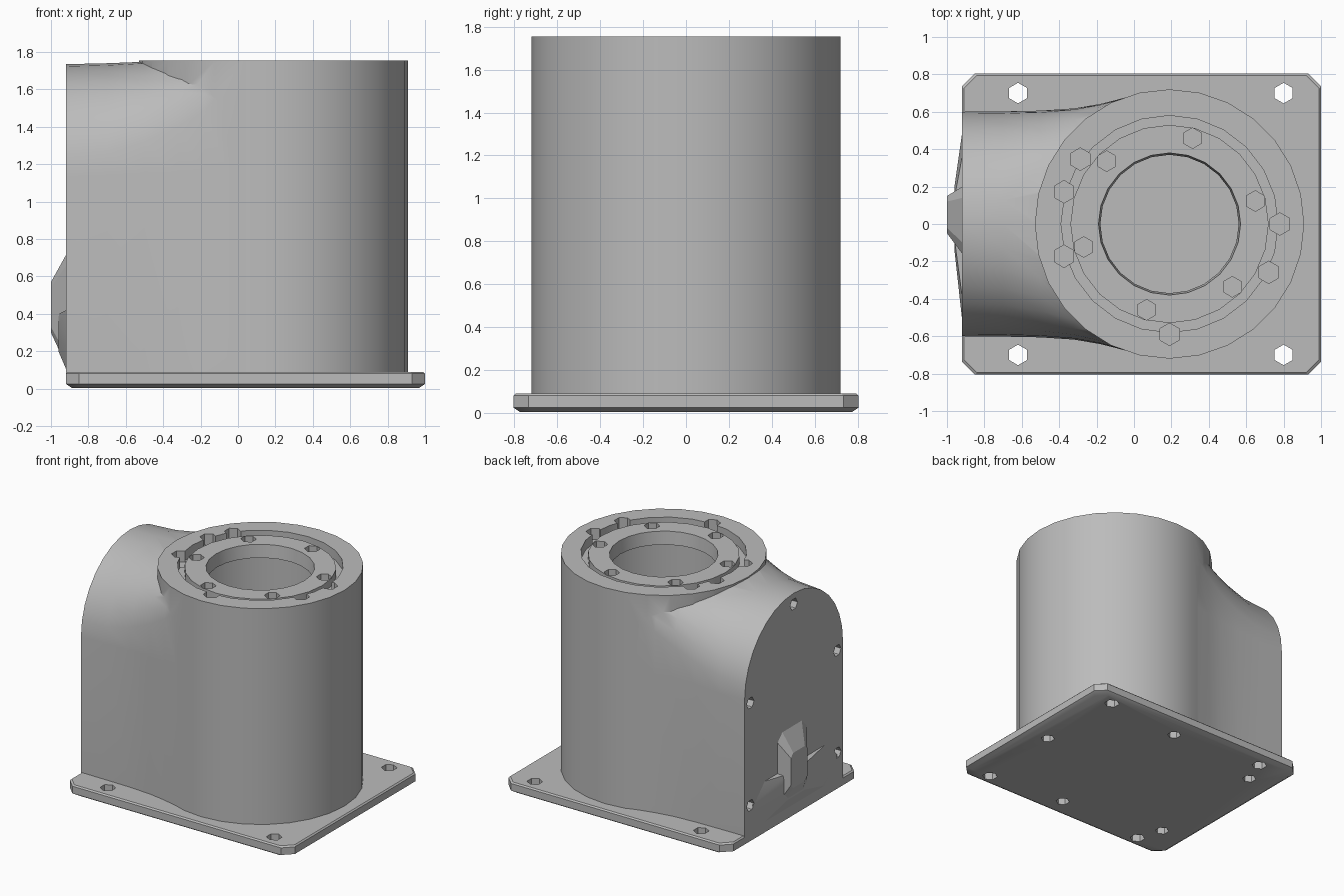
import bpy, bmesh, math
from mathutils import Vector, Matrix

if "Cube" in bpy.data.objects:
    bpy.data.objects.remove(bpy.data.objects["Cube"], do_unlink=True)

grey = bpy.data.materials.new("cast grey")
grey.use_nodes = True
COLOUR = (0.5, 0.5, 0.5, 1)
grey.diffuse_color = COLOUR
grey.node_tree.nodes["Principled BSDF"].inputs["Base Color"].default_value = COLOUR

AXIS = Vector((0.19, 0, 0))   # centre line of the round column
TOP, FLOOR, END = 1.755, 0.09, -0.92


def make(name, bm):
    bmesh.ops.recalc_face_normals(bm, faces=bm.faces)
    me = bpy.data.meshes.new(name)
    bm.to_mesh(me)
    bm.free()
    me.materials.append(grey)
    ob = bpy.data.objects.new(name, me)
    bpy.context.collection.objects.link(ob)
    return ob


def loft(name, rings):
    """Skin a list of equal-length point rings and cap both ends."""
    bm = bmesh.new()
    rows = [[bm.verts.new(p) for p in ring] for ring in rings]
    for a, b in zip(rows, rows[1:]):
        for i in range(len(a)):
            j = (i + 1) % len(a)
            bm.faces.new((a[i], a[j], b[j], b[i]))
    bm.faces.new(rows[0])
    bm.faces.new(rows[-1])
    return make(name, bm)


def lathe(name, profile, sides):
    """Stack of circles (radius, height) about the column axis."""
    return loft(name, [[AXIS + Vector((r * math.cos(t), r * math.sin(t), z))
                        for t in (2 * math.pi * i / sides for i in range(sides))]
                       for r, z in profile])


def boolean(target, tool, operation):
    mod = target.modifiers.new(operation, 'BOOLEAN')
    mod.operation, mod.object, mod.solver = operation, tool, 'EXACT'
    bpy.context.view_layer.objects.active = target
    bpy.ops.object.modifier_apply(modifier=mod.name)
    bpy.data.objects.remove(tool, do_unlink=True)


def drill(target, points, radius, depth, axis='Z'):
    """Cut six-sided screw holes centred on the given points."""
    bm = bmesh.new()
    for p in points:
        m = Matrix.Translation(p)
        if axis == 'X':
            m = m @ Matrix.Rotation(math.pi / 2, 4, 'Y')
        bmesh.ops.create_cone(bm, cap_ends=True, segments=6, radius1=radius,
                              radius2=radius, depth=depth, matrix=m)
    boolean(target, make("drill", bm), 'DIFFERENCE')


def finish(ob, angle=30):
    bpy.ops.object.select_all(action='DESELECT')
    ob.select_set(True)
    bpy.context.view_layer.objects.active = ob
    bpy.ops.object.shade_smooth_by_angle(angle=math.radians(angle))


def arch(x, half, square, crown):
    """Arched cross-section; square pushes the round crown towards a box."""
    pts = [(x, half, FLOOR - 0.01)]
    power = 2 / (2 + 10 * square)
    rise = 0.6
    for i in range(17):
        t = math.pi * i / 16
        c, s = math.cos(t), math.sin(t)
        pts.append((x, half * math.copysign(abs(c) ** power, c),
                    crown - rise + rise * abs(s) ** power))
    pts.append((x, -half, FLOOR - 0.01))
    return pts


# Base plate with chamfered corners and bevelled rim
def plate_ring(inset, z, c=0.07):
    x0, x1, y = END + inset, 1 - inset, 0.805 - inset
    return [(x0 + c, -y, z), (x1 - c, -y, z), (x1, c - y, z), (x1, y - c, z),
            (x1 - c, y, z), (x0 + c, y, z), (x0, y - c, z), (x0, c - y, z)]


plate = loft("base_plate", [plate_ring(0.03, 0.005), plate_ring(0, 0.025),
                            plate_ring(0, 0.08), plate_ring(0.01, FLOOR)])
drill(plate, [(x, y, 0.05) for x in (-0.62, 0.8) for y in (-0.7, 0.7)], 0.055, 0.4)
drill(plate, [(0.83, 0, 0), (0.15, 0.64, 0), (0.15, -0.64, 0),
              (-0.69, 0.5, 0), (-0.69, -0.5, 0)], 0.05, 0.15)
finish(plate)

# Housing: round column joined to an arched side duct that flares into it
body = lathe("housing_body", [(0.72, FLOOR - 0.01), (0.72, TOP)], 28)
duct = loft("duct", [arch(END, 0.6, 0, 1.735), arch(-0.7, 0.602, 0.01, 1.74),
                     arch(-0.5, 0.606, 0.06, 1.748), arch(-0.32, 0.618, 0.17, 1.752),
                     arch(-0.18, 0.642, 0.35, 1.753), arch(-0.05, 0.675, 0.7, 1.753),
                     arch(0.1, 0.705, 1.2, 1.753)])
boolean(body, duct, 'UNION')

# Hollow core: groove around a flush flange, round mouth and inner chamber
core = lathe("core", [(0.58, TOP + 0.2), (0.58, 1.68), (0.53, 1.68), (0.53, 1.74),
                      (0.38, 1.74), (0.37, 1.64), (0.56, 1.64), (0.56, FLOOR)], 24)
boolean(body, core, 'DIFFERENCE')


def on_circle(radius, degrees, z):
    t = math.radians(degrees)
    return AXIS + Vector((radius * math.cos(t), radius * math.sin(t), z))


# Screw holes in the flange, and relief notches in the rim
drill(body, [on_circle(0.475, 15 + 60 * k, 1.74) for k in range(6)], 0.055, 0.14)
drill(body, [on_circle(0.59, a, 1.73) for a in (0, -26, 144, 197, 163, 270)], 0.06, 0.12)

# Screw holes in the end wall
drill(body, [(END, 0, 1.65)] + [(END, s * 0.53, z) for s in (-1, 1) for z in (0.3, 1.09)],
      0.045, 0.12, 'X')
finish(body)


# Cable outlet: faceted boss over a low skirt on the end wall
def panel(x, y0, y1, z0, z1, cut):
    return [(x, y0 + cut, z0), (x, y1 - cut, z0), (x, y1, z0 + cut), (x, y1, z1 - cut),
            (x, y1 - cut, z1), (x, y0 + cut, z1), (x, y0, z1 - cut), (x, y0, z0 + cut)]


skirt = loft("outlet_skirt", [panel(END + 0.003, -0.53, 0.5, 0.1, 0.42, 0.13),
                              panel(END - 0.04, -0.14, 0.2, 0.2, 0.4, 0.06)])
boss = loft("outlet_boss", [panel(END + 0.003, -0.16, 0.2, 0.12, 0.72, 0.06),
                            panel(END - 0.08, -0.05, 0.15, 0.3, 0.57, 0.03)])
for part in (skirt, boss):
    finish(part, 10)

# Small ribs across the outlet
bm = bmesh.new()
for k in range(3):
    bmesh.ops.create_cube(bm, size=1, matrix=Matrix.Translation((END - 0.076, 0.05, 0.37 + 0.06 * k))
                          @ Matrix.Diagonal((0.008, 0.14, 0.02, 1)))
finish(make("outlet_ribs", bm))
